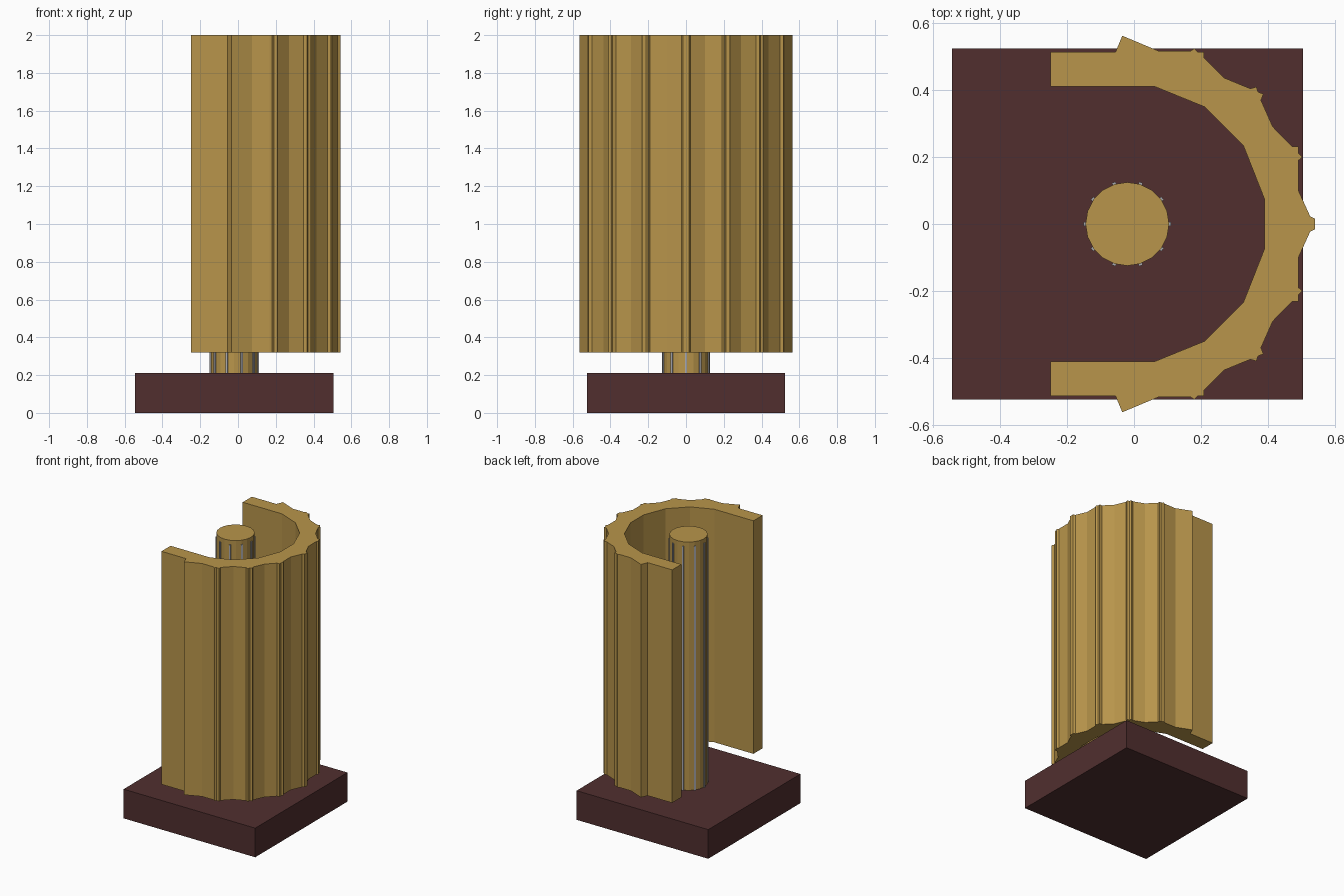
import bpy, bmesh, math
from mathutils import Matrix

if "Cube" in bpy.data.objects:
    bpy.data.objects.remove(bpy.data.objects["Cube"])


def material(name, rgb):
    m = bpy.data.materials.new(name)
    m.diffuse_color = (*rgb, 1)
    m.use_nodes = True
    m.node_tree.nodes["Principled BSDF"].inputs["Base Color"].default_value = m.diffuse_color
    return m


BRASS = material("brass", (0.48, 0.30, 0.07))
MAROON = material("dark maroon", (0.082, 0.028, 0.028))
STEEL = material("steel grey", (0.40, 0.40, 0.43))


def finish(name, bm, mat):
    bmesh.ops.recalc_face_normals(bm, faces=bm.faces)
    me = bpy.data.meshes.new(name)
    bm.to_mesh(me)
    bm.free()
    me.materials.append(mat)
    ob = bpy.data.objects.new(name, me)
    bpy.context.collection.objects.link(ob)
    return ob


def add_box(bm, size, matrix):
    bmesh.ops.create_cube(bm, size=1, matrix=matrix @ Matrix.Diagonal((*size, 1)))


# Square base plate
bm = bmesh.new()
add_box(bm, (1.05, 1.05, 0.21), Matrix.Translation((-0.02, 0, 0.105)))
finish("base", bm, MAROON)

# Round central column
CX, R, Z0, Z1 = -0.02, 0.125, 0.21, 2.0
bm = bmesh.new()
bmesh.ops.create_cone(bm, cap_ends=True, segments=20, radius1=R, radius2=R, depth=Z1 - Z0,
                      matrix=Matrix.Translation((CX, 0, (Z0 + Z1) / 2)))
finish("column", bm, BRASS)

# Ten thin steel strips around the column
bm = bmesh.new()
top = 1.97
for i in range(10):
    place = (Matrix.Translation((CX, 0, (Z0 + top) / 2))
             @ Matrix.Rotation(i * math.tau / 10, 4, 'Z')
             @ Matrix.Translation((R - 0.003, 0, 0)))
    add_box(bm, (0.018, 0.012, top - Z0), place)
finish("column_strips", bm, STEEL)

# U-shaped shell: half profile mirrored in y, then extruded upwards
outer = [(-0.25, 0.515), (-0.055, 0.515), (-0.035, 0.563), (0.075, 0.517),
         (0.168, 0.517), (0.18, 0.525), (0.19, 0.515), (0.21, 0.515),
         (0.21, 0.497), (0.27, 0.437), (0.348, 0.405), (0.366, 0.41),
         (0.371, 0.395), (0.387, 0.389), (0.38, 0.37), (0.415, 0.291),
         (0.473, 0.232), (0.492, 0.232), (0.492, 0.212), (0.503, 0.20),
         (0.492, 0.19), (0.492, 0.10), (0.527, 0.023), (0.542, 0.015)]
inner = [(0.39, 0.075), (0.327, 0.235), (0.212, 0.35), (0.062, 0.411), (-0.25, 0.411)]


def mirrored(pts):
    return [(x, -y) for x, y in reversed(pts)]


profile = outer + mirrored(outer) + mirrored(inner) + inner
bm = bmesh.new()
face = bm.faces.new([bm.verts.new((x, y, 0.32)) for x, y in profile])
ext = bmesh.ops.extrude_face_region(bm, geom=[face], use_keep_orig=True)
bmesh.ops.translate(bm, vec=(0, 0, 1.68),
                    verts=[g for g in ext["geom"] if isinstance(g, bmesh.types.BMVert)])
finish("shell", bm, BRASS)
